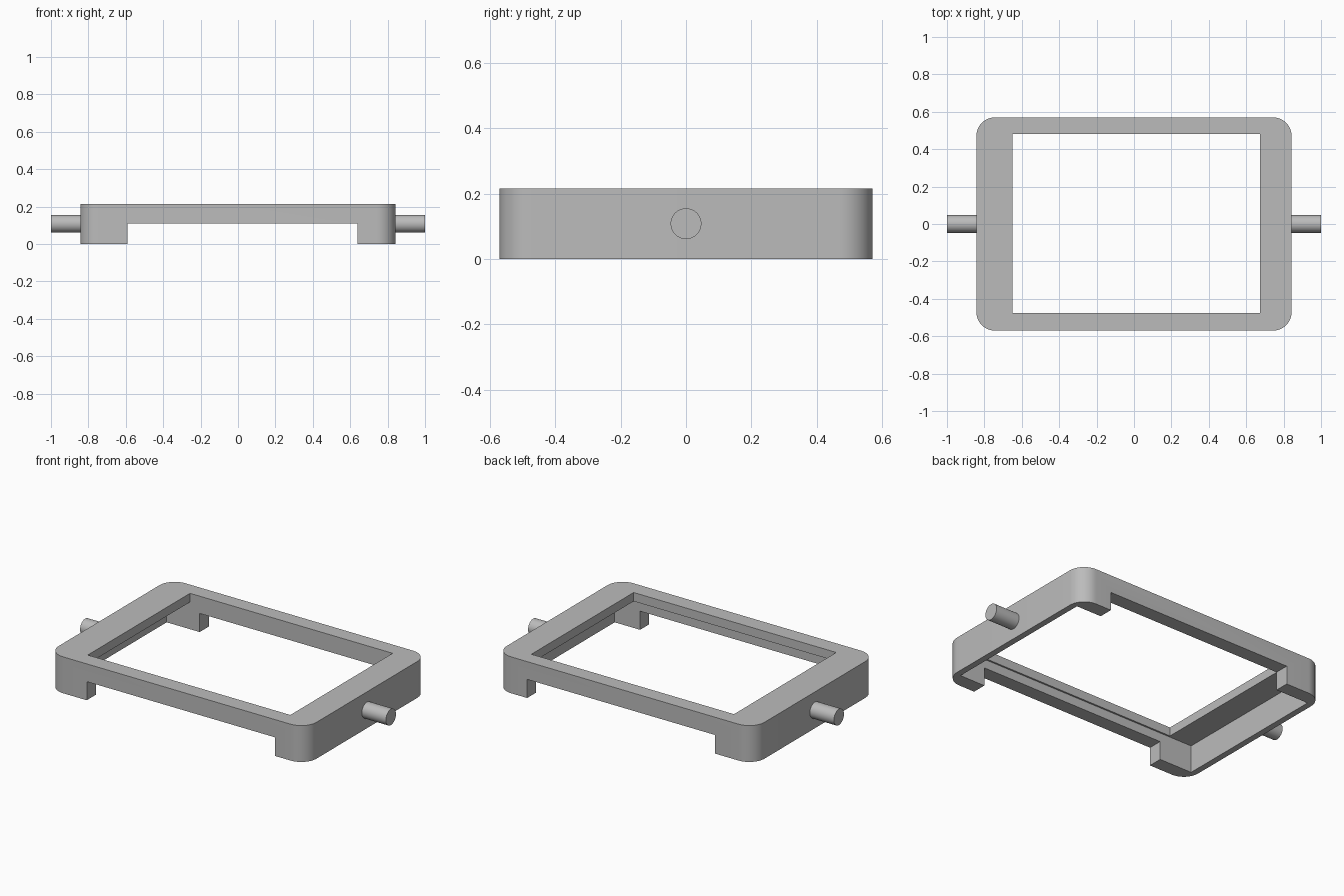
import bpy, bmesh, math
from mathutils import Matrix

cube = bpy.data.objects.get("Cube")
if cube:
    bpy.data.objects.remove(cube, do_unlink=True)

# Single plain grey
grey = bpy.data.materials.new("grey_plastic")
grey.use_nodes = True
colour = (0.5, 0.5, 0.5, 1)
grey.diffuse_color = colour
grey.node_tree.nodes["Principled BSDF"].inputs["Base Color"].default_value = colour


def add_object(name, bm):
    mesh = bpy.data.meshes.new(name)
    bmesh.ops.recalc_face_normals(bm, faces=bm.faces)
    bm.to_mesh(mesh)
    bm.free()
    mesh.materials.append(grey)
    obj = bpy.data.objects.new(name, mesh)
    bpy.context.collection.objects.link(obj)
    return obj


def box(name, x, y, z, radius=0):
    """Box from (low, high) pairs, with optional rounded vertical edges."""
    bm = bmesh.new()
    bmesh.ops.create_cube(bm, size=1)
    for v in bm.verts:
        v.co = [r[1] if c > 0 else r[0] for c, r in zip(v.co, (x, y, z))]
    if radius:
        upright = [e for e in bm.edges
                   if abs(e.verts[0].co.z - e.verts[1].co.z) > 0.01]
        bmesh.ops.bevel(bm, geom=upright, offset=radius, segments=12,
                        profile=0.5, affect="EDGES")
    return add_object(name, bm)


def smooth(obj):
    bpy.ops.object.select_all(action="DESELECT")
    obj.select_set(True)
    bpy.context.view_layer.objects.active = obj
    bpy.ops.object.shade_smooth_by_angle(angle=math.radians(30))


WIDTH, DEPTH, TOP = 0.843, 0.57, 0.215

# Frame shell with rounded corners
frame = box("frame", (-WIDTH, WIDTH), (-DEPTH, DEPTH), (0, TOP), 0.1)

# Openings: underside cavity, top window, and notch between the feet
cutters = [
    box("cavity_cutter", (-0.806, 0.806), (-0.485, 0.485), (-0.1, 0.163)),
    box("window_cutter", (-0.65, 0.675), (-0.475, 0.48), (0.1, 0.4)),
    box("notch_cutter", (-0.59, 0.64), (-1, 1), (-0.2, 0.11)),
]
bpy.context.view_layer.objects.active = frame
for cutter in cutters:
    cutter.hide_render = True
    mod = frame.modifiers.new(cutter.name, "BOOLEAN")
    mod.operation = "DIFFERENCE"
    mod.solver = "EXACT"
    mod.object = cutter
    bpy.ops.object.modifier_apply(modifier=mod.name)
    bpy.data.objects.remove(cutter, do_unlink=True)
smooth(frame)

# Pivot pins on both sides
for name, side in (("left_pin", 1), ("right_pin", -1)):
    bm = bmesh.new()
    place = (Matrix.Translation((side * 0.92, 0, 0.108))
             @ Matrix.Rotation(math.pi / 2, 4, "Y"))
    bmesh.ops.create_cone(bm, cap_ends=True, segments=48, radius1=0.047,
                          radius2=0.047, depth=0.16, matrix=place)
    smooth(add_object(name, bm))
